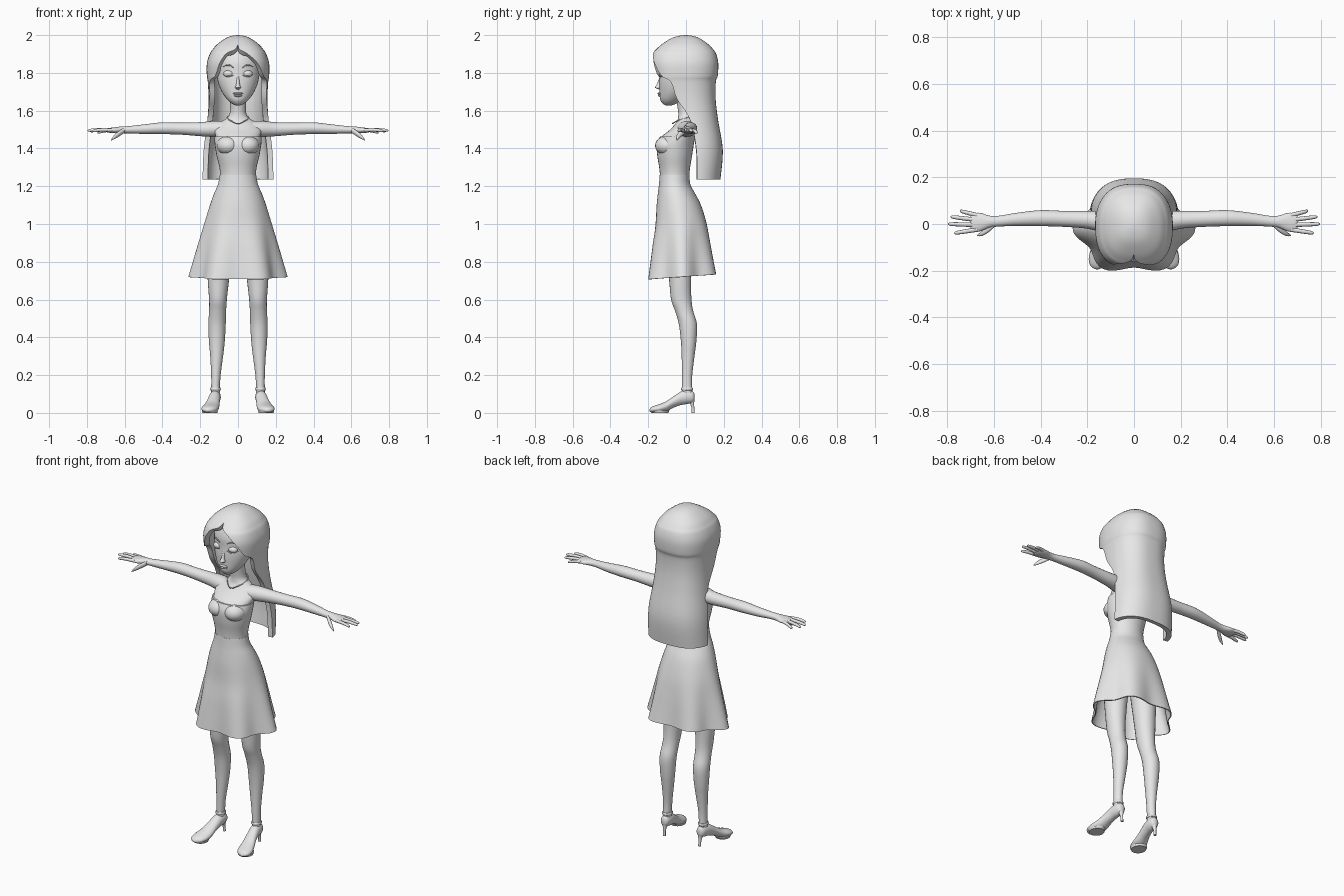
import bpy, bmesh, math
from mathutils import Matrix

grey = bpy.data.materials.new("light grey")
grey.diffuse_color = (0.8, 0.8, 0.8, 1)


def finish(name, bm, mirror=False, shell=0):
    me = bpy.data.meshes.new(name)
    bm.to_mesh(me)
    bm.free()
    me.materials.append(grey)
    ob = bpy.data.objects.new(name, me)
    bpy.context.collection.objects.link(ob)
    if shell:
        m = ob.modifiers.new("shell", 'SOLIDIFY')
        m.thickness, m.offset = shell, -1
    if mirror:
        ob.modifiers.new("mirror", 'MIRROR')
    return ob


def spline(rows, k=4):
    """Catmull-Rom resampling of every column."""
    out = []
    for i in range(len(rows) - 1):
        a, b, c, d = (rows[max(i - 1, 0)], rows[i], rows[i + 1],
                      rows[min(i + 2, len(rows) - 1)])
        for s in range(k):
            t = s / k
            out.append([0.5 * (2 * q + (r - p) * t + (2 * p - 5 * q + 4 * r - u) * t * t
                               + (3 * q - p - 3 * r + u) * t ** 3)
                        for p, q, r, u in zip(a, b, c, d)])
    return out + [list(rows[-1])]


def loft(name, rings, closed=True, caps=True, mirror=False, shell=0):
    bm = bmesh.new()
    vs = [[bm.verts.new(p) for p in r] for r in rings]
    n = len(vs[0])
    for a, b in zip(vs, vs[1:]):
        for i in range(n if closed else n - 1):
            j = (i + 1) % n
            bm.faces.new((a[i], a[j], b[j], b[i]))
    if caps:
        bm.faces.new(vs[0][::-1])
        bm.faces.new(vs[-1])
        bmesh.ops.recalc_face_normals(bm, faces=bm.faces)
    else:
        bmesh.ops.remove_doubles(bm, verts=bm.verts, dist=0.0004)
    return finish(name, bm, mirror, shell)


def limb(name, axis, rows, n=20, k=4, mirror=True):
    """Rows: centre x, y, z, then the two radii across the axis."""
    u, v = {'x': (1, 2), 'y': (0, 2), 'z': (0, 1)}[axis]
    rings = []
    for x, y, z, ru, rv in spline(rows, k):
        ring = []
        for i in range(n):
            p = [x, y, z]
            t = math.tau * i / n
            p[u] += max(ru, 0.001) * math.cos(t)
            p[v] += max(rv, 0.001) * math.sin(t)
            ring.append(p)
        rings.append(ring)
    return loft(name, rings, mirror=mirror)


def ball(name, loc, size, mirror=False):
    bm = bmesh.new()
    bmesh.ops.create_uvsphere(bm, u_segments=20, v_segments=12, radius=1,
                              matrix=Matrix.Translation(loc) @ Matrix.Diagonal((*size, 1)))
    return finish(name, bm, mirror)


# torso and neck
limb("torso", 'z', [
    (0, -.06, 1.20, .10, .074), (0, -.06, 1.26, .090, .072), (0, -.06, 1.36, .106, .086),
    (0, -.055, 1.42, .116, .092), (0, -.042, 1.46, .118, .09), (0, -.018, 1.50, .124, .066),
    (0, .0, 1.54, .09, .05), (0, .003, 1.565, .054, .045), (0, 0, 1.60, .042, .042),
    (0, -.012, 1.68, .042, .044)], n=32, mirror=False)

# strapless bodice with a thin upper edge
limb("bodice", 'z', [
    (0, -.06, 1.19, .108, .082), (0, -.06, 1.25, .095, .078), (0, -.06, 1.30, .099, .082),
    (0, -.06, 1.36, .113, .092), (0, -.057, 1.42, .123, .098), (0, -.044, 1.462, .125, .094)],
    n=32, mirror=False)
ball("bust", (.052, -.098, 1.415), (.062, .066, .052), True)

# flared skirt with soft folds growing toward the hem
skirt = []
for z, yc, rx, ry, w in spline([
        (.722, -.02, .241, .183, .09), (.80, -.022, .224, .172, .07), (.90, -.024, .201, .157, .045),
        (1.0, -.026, .176, .138, .02), (1.1, -.038, .148, .118, .005), (1.16, -.05, .127, .099, 0),
        (1.21, -.06, .106, .083, 0), (1.26, -.06, .096, .079, 0)]):
    ring = []
    for i in range(72):
        t = math.tau * i / 72
        f = 1 + w * math.cos(6 * t)
        y = yc + ry * f * math.sin(t)
        ring.append((rx * f * math.cos(t), y, z + .8 * w * y))
    skirt.append(ring)
loft("skirt", skirt, caps=False, shell=.006)

# head
limb("head", 'z', [
    (0, -.092, 1.628, .012, .016), (0, -.087, 1.637, .032, .036), (0, -.075, 1.66, .058, .062),
    (0, -.057, 1.70, .086, .083), (0, -.042, 1.75, .106, .099), (0, -.03, 1.80, .114, .108),
    (0, -.018, 1.86, .116, .118), (0, -.01, 1.92, .095, .098), (0, -.01, 1.955, .04, .04)],
    n=32, mirror=False)
# face details
limb("nose", 'z', [(0, -.137, 1.712, .006, .006), (0, -.147, 1.722, .015, .017),
                   (0, -.142, 1.738, .010, .013), (0, -.135, 1.77, .007, .008),
                   (0, -.132, 1.80, .006, .004)], n=16, mirror=False)
ball("upper_lip", (0, -.138, 1.691), (.027, .013, .006))
ball("lower_lip", (0, -.135, 1.680), (.022, .014, .007))
ball("eyelid", (.049, -.118, 1.795), (.028, .022, .019), True)
for name, zs, r in (("eyelash", (1.788, 1.782, 1.792), .003), ("eyebrow", (1.828, 1.842, 1.832), .004)):
    limb(name, 'x', [(.024, -.138, zs[0], .002, .002), (.05, -.137, zs[1], r, r),
                     (.082, -.113, zs[2], .002, .001)], n=8)

# long hair: open shell, full at the crown, face opening and swept fringe
# columns: height, centre y, half width, back, front, left and right wrap angle
hair = []
for z, yc, rx, rb, rf, al, ar in spline([
        (1.235, .05, .188, .132, .1, 86, 86), (1.39, .05, .182, .145, .1, 88, 88),
        (1.55, .03, .162, .14, .1, 92, 92), (1.66, .01, .156, .147, .15, 108, 106),
        (1.752, 0, .16, .158, .18, 114, 110), (1.785, 0, .165, .168, .183, 139, 130),
        (1.85, 0, .165, .171, .19, 150, 147), (1.90, 0, .15, .16, .178, 161, 166),
        (1.923, 0, .135, .145, .16, 176, 178), (1.95, 0, .112, .12, .13, 180, 180),
        (1.982, 0, .068, .075, .08, 180, 180), (1.996, 0, .032, .035, .037, 180, 180),
        (2.0, 0, .0002, .0002, .0002, 180, 180)]):
    al, ar = min(al, 180), min(ar, 180)
    ring = []
    for i in range(49):
        a = math.radians(-ar + (al + ar) * i / 48)
        s, c = math.sin(a), math.cos(a)
        y = rb * c if c > 0 else -rf * abs(c) ** .75
        ring.append((-rx * math.copysign(abs(s) ** .75, s), yc + y, z))
    hair.append(ring)
loft("hair", hair, closed=False, caps=False, shell=.028)

# necklace
bm = bmesh.new()
loops = []
for i in range(40):
    t = math.tau * i / 40
    s = math.sin(t)
    dip = .012 * max(0, -s) ** 6
    c = (math.cos(t), s)
    loops.append([bm.verts.new(((.057 + .003 * math.cos(q)) * c[0],
                                (.057 + dip + .003 * math.cos(q)) * c[1] - .002,
                                1.562 + .018 * s - dip + .003 * math.sin(q)))
                  for q in (math.tau * j / 6 for j in range(6))])
for i in range(40):
    a, b = loops[i], loops[(i + 1) % 40]
    for j in range(6):
        k = (j + 1) % 6
        bm.faces.new((a[j], b[j], b[k], a[k]))
bmesh.ops.recalc_face_normals(bm, faces=bm.faces)
finish("necklace", bm)

# arms with palms
limb("arm", 'x', [
    (.06, -.004, 1.503, .05, .042), (.13, .008, 1.503, .046, .042), (.2, .018, 1.502, .038, .037),
    (.3, .022, 1.505, .034, .032), (.4, .025, 1.507, .034, .031), (.5, .02, 1.502, .028, .025),
    (.58, .012, 1.499, .023, .019), (.62, .01, 1.498, .026, .018), (.66, .008, 1.496, .04, .015),
    (.69, .006, 1.496, .038, .011), (.70, .006, 1.496, .03, .006)])
# fingers: knuckle y, tip x, tip y, tip z
for i, (y0, x1, y1, z1) in enumerate([(.037, .745, .056, 1.482), (.017, .785, .031, 1.49),
                                      (-.004, .797, 0, 1.494), (-.024, .77, -.039, 1.492)]):
    rows = [(.67 + (x1 - .67) * f, y0 + (y1 - y0) * f, 1.497 + (z1 - 1.497) * f + .004 * math.sin(3 * f), r, r)
            for f, r in ((0, .0095), (.5, .0092), (.9, .0075), (1, .002))]
    limb("finger_%d" % (i + 1), 'x', rows, n=10, k=3)
limb("thumb", 'x', [(.60, -.004, 1.497, .012, .014), (.63, -.028, 1.478, .013, .015),
                    (.655, -.043, 1.46, .009, .011), (.672, -.049, 1.444, .002, .003)], n=12)

# legs
limb("leg", 'z', [
    (.121, .008, .08, .024, .028), (.119, .006, .13, .023, .027), (.117, .006, .20, .025, .027),
    (.113, .011, .30, .034, .034), (.112, .014, .38, .042, .041), (.111, .010, .47, .046, .048),
    (.108, -.010, .54, .045, .048), (.106, -.025, .60, .047, .054), (.104, -.031, .70, .056, .058),
    (.098, -.035, .85, .066, .07), (.085, -.035, 1.0, .07, .08), (.06, -.04, 1.1, .06, .07)], n=24)
# high heeled shoes turned outward
limb("shoe", 'y', [
    (.118, .046, .083, .006, .012), (.119, .038, .084, .022, .028), (.12, .012, .084, .029, .036),
    (.124, -.025, .078, .031, .036), (.131, -.065, .058, .034, .030), (.14, -.105, .034, .041, .027),
    (.148, -.14, .024, .045, .023), (.153, -.17, .019, .038, .018), (.156, -.187, .016, .022, .012),
    (.157, -.194, .014, .004, .004)], n=24)
limb("shoe_sole", 'z', [(.149, -.138, 0, .040, .044), (.149, -.138, .012, .043, .050)], n=24, k=1)
limb("shoe_heel", 'z', [(.117, .038, 0, .008, .008), (.118, .036, .03, .008, .008),
                        (.118, .03, .058, .014, .014), (.119, .022, .08, .024, .024)], n=14)
limb("ankle_strap", 'z', [(.119, .006, .119, .025, .029), (.119, .006, .123, .028, .032),
                          (.119, .006, .130, .028, .032), (.119, .006, .134, .025, .029)], n=24, k=1)

# bake modifiers and smooth while keeping rims crisp
bpy.ops.object.select_all(action='SELECT')
bpy.context.view_layer.objects.active = bpy.context.selected_objects[0]
bpy.ops.object.convert(target='MESH')
bpy.ops.object.shade_smooth_by_angle(angle=math.radians(45))
